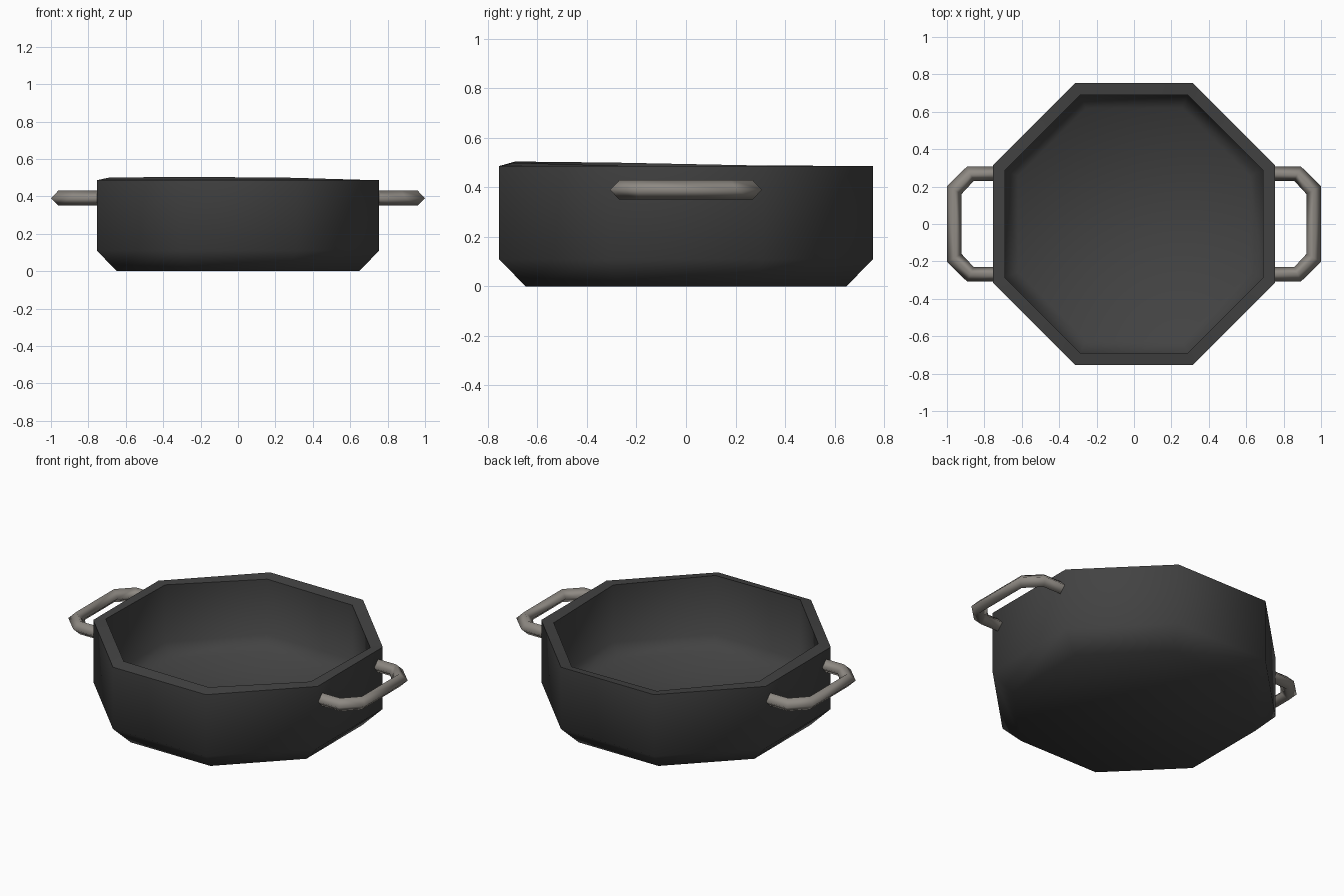
import bpy, bmesh, math

cube = bpy.data.objects.get("Cube")
if cube:
    bpy.data.objects.remove(cube, do_unlink=True)


def material(name, rgb):
    mat = bpy.data.materials.new(name)
    mat.use_nodes = True
    mat.diffuse_color = (*rgb, 1)
    bsdf = mat.node_tree.nodes["Principled BSDF"]
    bsdf.inputs["Base Color"].default_value = (*rgb, 1)
    bsdf.inputs["Roughness"].default_value = 0.7
    return mat


def skin(name, rings, mat, caps, angle):
    """Join consecutive rings of points with quads, then shade smooth."""
    bm = bmesh.new()
    loops = [[bm.verts.new(p) for p in ring] for ring in rings]
    for a, b in zip(loops, loops[1:]):
        n = len(a)
        for i in range(n):
            j = (i + 1) % n
            bm.faces.new((a[i], a[j], b[j], b[i]))
    if caps:
        bm.faces.new(loops[0])
        bm.faces.new(loops[-1])
    bmesh.ops.recalc_face_normals(bm, faces=bm.faces)
    mesh = bpy.data.meshes.new(name)
    bm.to_mesh(mesh)
    bm.free()
    mesh.materials.append(mat)
    obj = bpy.data.objects.new(name, mesh)
    bpy.context.collection.objects.link(obj)
    bpy.ops.object.select_all(action="DESELECT")
    obj.select_set(True)
    bpy.context.view_layer.objects.active = obj
    if angle:
        bpy.ops.object.shade_smooth_by_angle(angle=math.radians(angle))
    else:
        bpy.ops.object.shade_smooth()
    return obj


def octagon(apothem, z, tilt_x=0, tilt_y=0):
    r = apothem / math.cos(math.pi / 8)
    ring = []
    for i in range(8):
        a = (i + 0.5) * math.pi / 4
        x, y = r * math.cos(a), r * math.sin(a)
        ring.append((x, y, z + tilt_x * x + tilt_y * y))
    return ring


iron = material("dark iron", (0.055, 0.055, 0.055))
steel = material("warm grey steel", (0.27, 0.25, 0.225))

# Pot: bevelled foot, wall, slightly tilted inner lip, hollow inside
skin("pot_body", [
    octagon(0.648, 0),
    octagon(0.755, 0.11),
    octagon(0.755, 0.486),
    octagon(0.69, 0.488, -0.009, -0.02),
    octagon(0.69, 0.14),
    octagon(0.62, 0.07),
], iron, True, 60)

# Handles: four-sided bar with chamfered corners, as outer and inner outlines
outer = [(0.72, 0.307), (0.893, 0.307), (1.0, 0.203)]
inner = [(0.72, 0.23), (0.857, 0.23), (0.922, 0.16)]


def full(half):
    return half + [(x, -y) for x, y in reversed(half)]


for side, name in ((1, "left_handle"), (-1, "right_handle")):
    rings = []
    for (ox, oy), (ix, iy) in zip(full(outer), full(inner)):
        cx, cy = (ox + ix) / 2, (oy + iy) / 2
        rings.append([(side * ox, oy, 0.39), (side * cx, cy, 0.43),
                      (side * ix, iy, 0.39), (side * cx, cy, 0.35)])
    skin(name, rings, steel, False, None)
